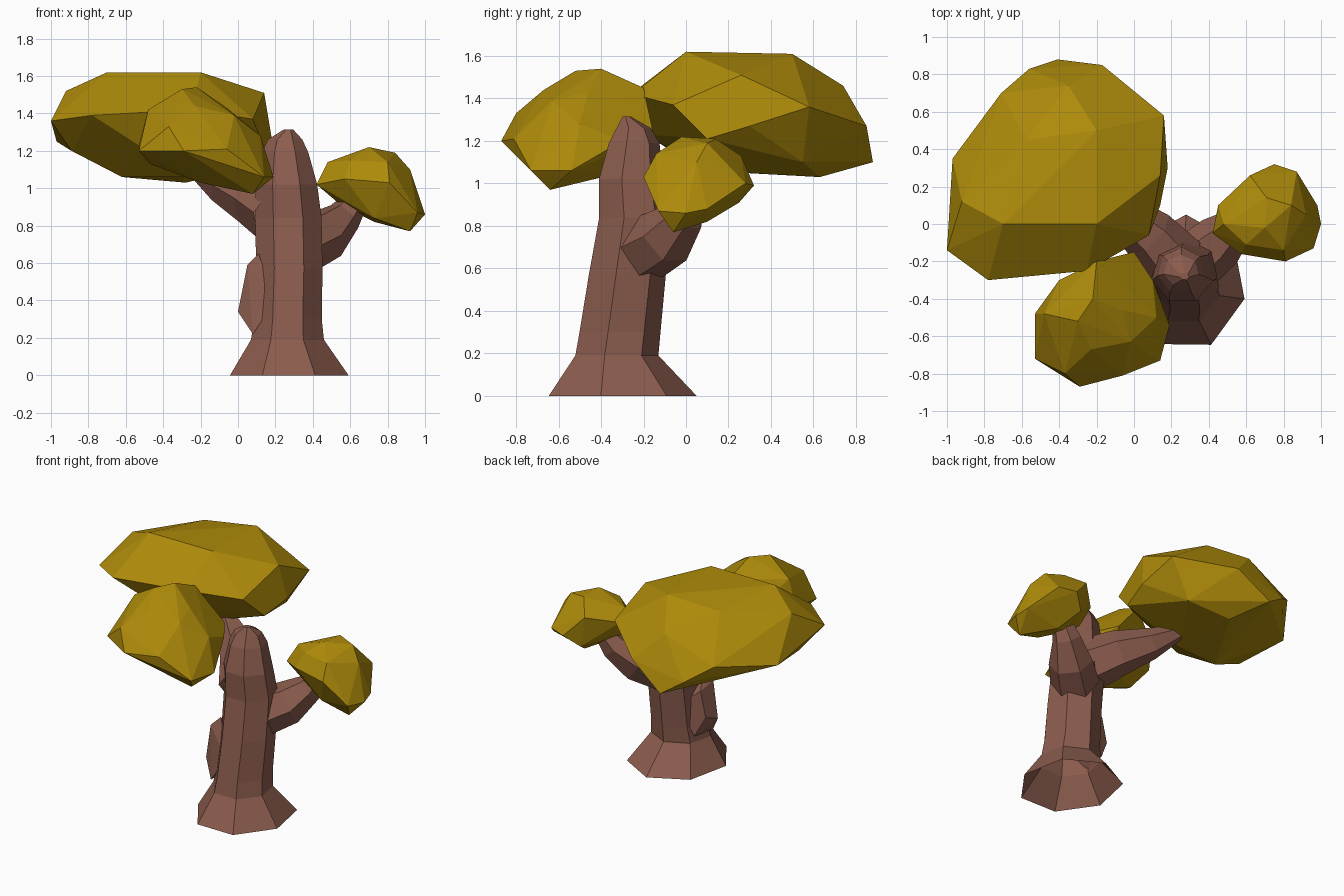
import bpy, bmesh, math
from mathutils import Vector


def material(name, rgb):
    m = bpy.data.materials.new(name)
    m.diffuse_color = (*rgb, 1)
    return m


BARK = material("brown bark", (0.26, 0.108, 0.075))
LEAF = material("olive gold leaves", (0.42, 0.255, 0.003))


def finish(bm, name, mat):
    bmesh.ops.recalc_face_normals(bm, faces=bm.faces)
    me = bpy.data.meshes.new(name)
    bm.to_mesh(me)
    bm.free()
    me.materials.append(mat)
    ob = bpy.data.objects.new(name, me)
    bpy.context.collection.objects.link(ob)
    return ob


def hull(name, points, mat):
    """Faceted convex lump around a few corner points."""
    bm = bmesh.new()
    for p in points:
        bm.verts.new(p)
    bmesh.ops.convex_hull(bm, input=bm.verts)
    loose = [v for v in bm.verts if not v.link_faces]
    bmesh.ops.delete(bm, geom=loose, context='VERTS')
    bmesh.ops.dissolve_limit(bm, angle_limit=math.radians(4),
                             verts=bm.verts, edges=bm.edges)
    return finish(bm, name, mat)


def skin(name, rings, mat):
    """Join equal-sized rings into a faceted tube, open at the start."""
    bm = bmesh.new()
    vs = [[bm.verts.new(p) for p in r] for r in rings]
    n = len(vs[0])
    for a, b in zip(vs, vs[1:]):
        for i in range(n):
            j = (i + 1) % n
            bm.faces.new((a[i], a[j], b[j], b[i]))
    bm.faces.new(vs[-1])
    return finish(bm, name, mat)


def branch(name, path, sides=6):
    """Tapered limb; path entries are (x, y, z, radius)."""
    pts = [Vector(p[:3]) for p in path]
    rings = []
    for k, p in enumerate(pts):
        d = (pts[min(k + 1, len(pts) - 1)] - pts[max(k - 1, 0)]).normalized()
        u = d.cross(Vector((0, 0, 1))).normalized()
        w = u.cross(d)
        r = path[k][3]
        rings.append([p + r * (math.cos(t) * u + math.sin(t) * w)
                      for t in (math.tau * i / sides for i in range(sides))])
    return skin(name, rings, BARK)


# Trunk: seven-sided rings (z, centre x, centre y, radius x, radius y)
trunk_rings = [
    (0.00, 0.275, -0.315, 0.325, 0.365),
    (0.19, 0.265, -0.335, 0.20, 0.205),
    (0.30, 0.268, -0.32, 0.185, 0.20),
    (0.57, 0.275, -0.285, 0.182, 0.19),
    (0.84, 0.27, -0.25, 0.182, 0.175),
    (1.02, 0.26, -0.265, 0.168, 0.16),
    (1.19, 0.252, -0.25, 0.128, 0.125),
    (1.26, 0.252, -0.25, 0.095, 0.085),
    (1.315, 0.27, -0.28, 0.025, 0.02),
]
skin("trunk", [[(cx + rx * math.cos(a), cy + ry * math.sin(a), z)
                for a in (math.radians(-65) + math.tau * i / 7 for i in range(7))]
               for z, cx, cy, rx, ry in trunk_rings], BARK)

# Bulge low on the left of the trunk
hull("trunk_knot", [(0.08, -0.42, 0.22), (0.09, -0.22, 0.24), (0.0, -0.36, 0.34),
                    (0.02, -0.25, 0.38), (0.05, -0.38, 0.59), (0.06, -0.25, 0.56),
                    (0.11, -0.35, 0.65), (0.2, -0.42, 0.4), (0.2, -0.2, 0.45)], BARK)

# Limbs carrying the leaf clumps
branch("right_branch", [(0.33, -0.2, 0.69, 0.16), (0.46, -0.09, 0.75, 0.145),
                        (0.57, 0.0, 0.85, 0.095), (0.68, 0.05, 1.0, 0.045)])
branch("left_branch", [(0.22, -0.22, 0.87, 0.18), (0.08, -0.06, 0.95, 0.15),
                       (-0.08, 0.07, 1.02, 0.105), (-0.26, 0.2, 1.13, 0.04)])

# Large flat crown, back left
hull("large_crown", [
    (-1, -0.14, 1.36), (-0.78, -0.30, 1.39), (-0.25, -0.25, 1.42), (0.08, -0.06, 1.37),
    (0.14, 0.1, 1.21), (0.18, 0.30, 1.27), (0.14, 0.26, 1.51), (0.16, 0.58, 1.36),
    (-0.17, 0.85, 1.27), (-0.41, 0.88, 1.10), (-0.56, 0.83, 1.2), (-0.71, 0.70, 1.3),
    (-0.97, 0.35, 1.25), (-0.7, 0, 1.62), (-0.2, 0, 1.62), (-0.58, 0.45, 1.57),
    (-0.2, 0.5, 1.61), (-0.92, 0.12, 1.52), (-0.35, 0.74, 1.46), (0.0, 0.55, 1.10),
    (-0.28, 0.63, 1.03), (-0.62, 0.08, 1.06), (-0.3, 0.1, 1.06), (-0.89, 0.0, 1.2),
    (-0.53, -0.19, 1.23)], LEAF)

# Round crown, front
hull("front_crown", [
    (-0.3, -0.52, 1.53), (-0.22, -0.4, 1.54), (-0.06, -0.46, 1.43), (-0.23, -0.67, 1.44),
    (-0.48, -0.48, 1.42), (-0.53, -0.48, 1.23), (-0.53, -0.72, 1.2), (-0.37, -0.8, 1.33),
    (-0.29, -0.87, 1.2), (-0.06, -0.81, 1.21), (0.14, -0.73, 1.06), (0.19, -0.54, 1.06),
    (0.12, -0.5, 1.28), (0.1, -0.3, 1.2), (0.0, -0.15, 1.22), (-0.2, -0.2, 1.45),
    (-0.4, -0.3, 1.3), (0.08, -0.64, 0.97), (-0.2, -0.6, 1.03), (-0.1, -0.35, 1.04),
    (-0.47, -0.6, 1.13), (-0.02, -0.63, 1.39)], LEAF)

# Small crown, right
hull("right_crown", [
    (0.42, -0.05, 1.02), (0.45, 0.1, 1.08), (0.48, 0.0, 1.14), (0.62, 0.26, 1.13),
    (0.75, 0.32, 0.99), (0.87, 0.28, 1.0), (0.98, 0.1, 0.88), (1.0, 0, 0.86),
    (0.96, -0.13, 0.87), (0.81, -0.2, 1.03), (0.57, -0.16, 1.05), (0.7, -0.02, 1.22),
    (0.71, 0.14, 1.21), (0.84, 0.1, 1.19), (0.8, -0.14, 1.14), (0.92, 0.05, 1.1),
    (0.92, -0.06, 0.77), (0.73, 0.1, 0.82), (0.73, -0.1, 0.84), (0.55, 0.0, 0.91),
    (0.66, 0.25, 0.91), (0.6, -0.11, 1.15)], LEAF)
